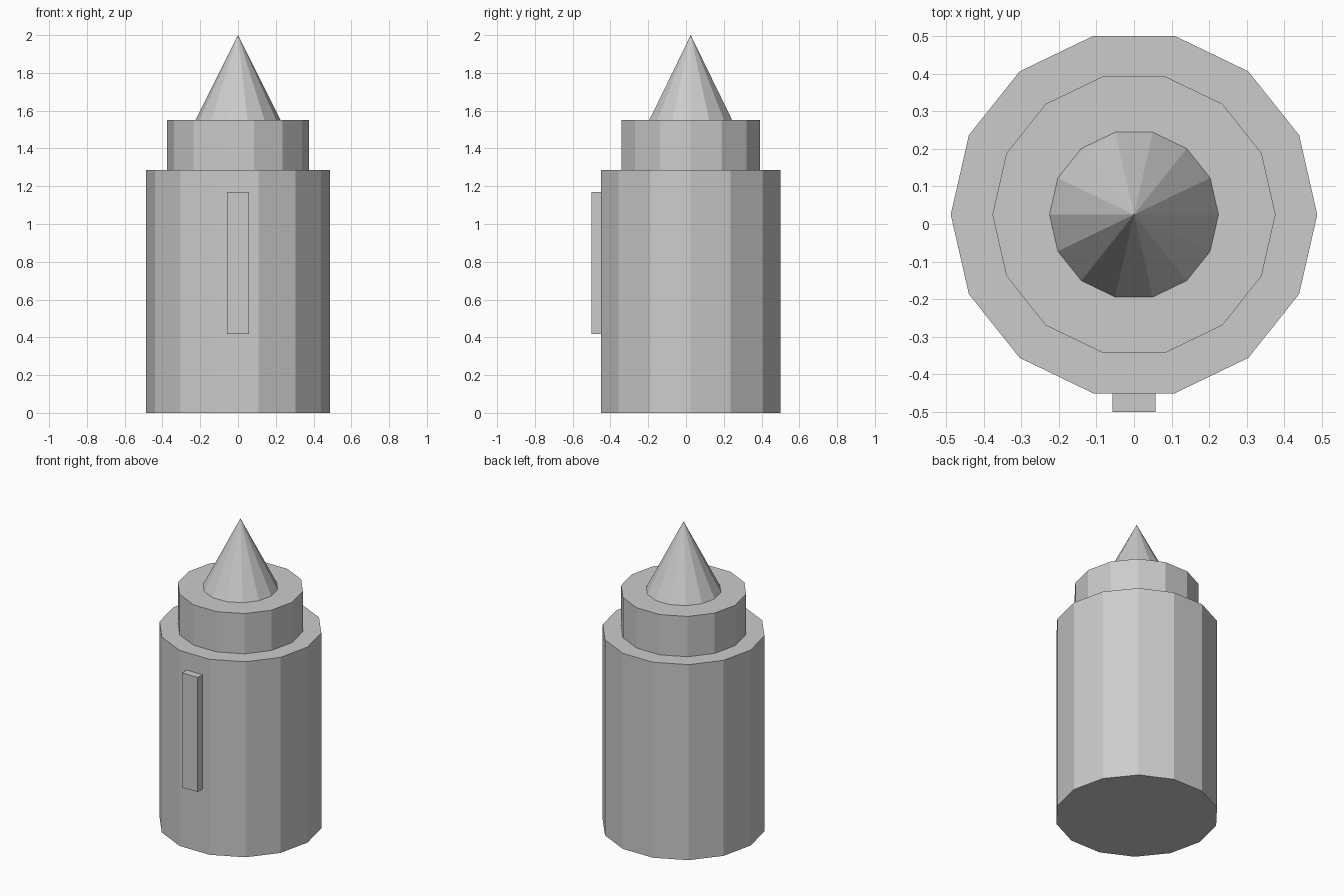
import bpy
import bmesh
from math import cos, sin, tau
from mathutils import Matrix

SIDES = 14
CENTRE_Y = 0.025

cube = bpy.data.objects.get("Cube")
if cube:
    bpy.data.objects.remove(cube, do_unlink=True)

# Single grey material
grey = bpy.data.materials.new("plain grey")
grey.use_nodes = True
colour = (0.6, 0.6, 0.6, 1)
grey.diffuse_color = colour
grey.node_tree.nodes["Principled BSDF"].inputs["Base Color"].default_value = colour


def finish(name, bm):
    bmesh.ops.recalc_face_normals(bm, faces=bm.faces)
    mesh = bpy.data.meshes.new(name)
    bm.to_mesh(mesh)
    bm.free()
    mesh.materials.append(grey)
    obj = bpy.data.objects.new(name, mesh)
    bpy.context.collection.objects.link(obj)


def ring(bm, radius, z):
    return [bm.verts.new((radius * cos(tau * i / SIDES),
                          CENTRE_Y + radius * sin(tau * i / SIDES), z))
            for i in range(SIDES)]


def prism(name, radius, bottom, top, pointed=False):
    bm = bmesh.new()
    low = ring(bm, radius, bottom)
    bm.faces.new(low)
    if pointed:
        tip = bm.verts.new((0, CENTRE_Y, top))
        for i in range(SIDES):
            bm.faces.new((low[i - 1], low[i], tip))
    else:
        high = ring(bm, radius, top)
        bm.faces.new(high)
        for i in range(SIDES):
            bm.faces.new((low[i - 1], low[i], high[i], high[i - 1]))
    finish(name, bm)


# Stacked faceted barrel, collar and pointed tip
prism("barrel", 0.488, 0, 1.285)
prism("collar", 0.377, 1.285, 1.55)
prism("pointed_tip", 0.225, 1.55, 2, pointed=True)

# Raised bar on the front facet
bm = bmesh.new()
bmesh.ops.create_cube(bm, size=1, matrix=Matrix.Translation((0, -0.47, 0.794))
                      @ Matrix.Diagonal((0.114, 0.06, 0.752, 1)))
finish("front_bar", bm)
